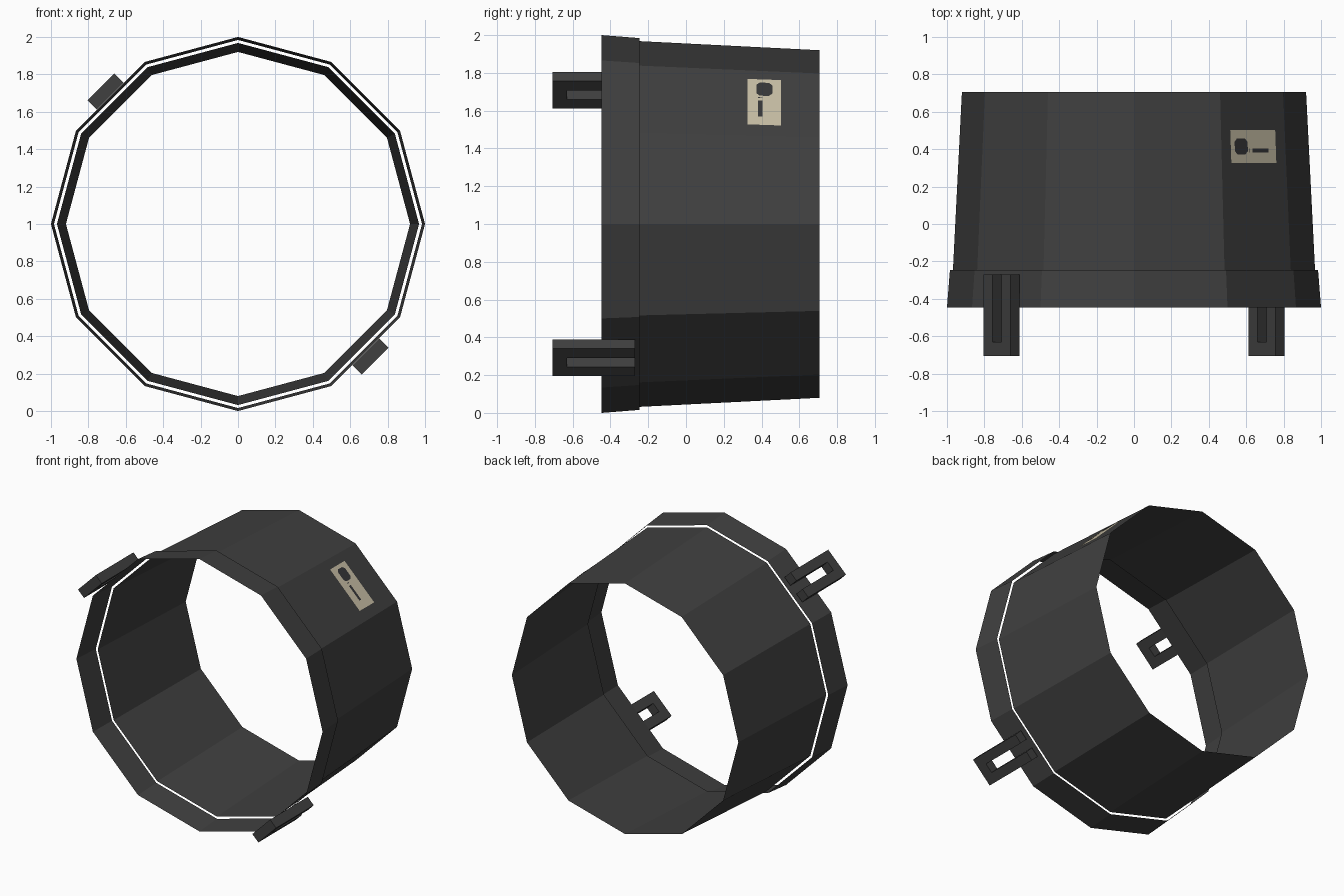
import bpy, bmesh, math
from mathutils import Vector

if "Cube" in bpy.data.objects:
    bpy.data.objects.remove(bpy.data.objects["Cube"])

SIDES = 12
Y_STEP, Y_BACK = -0.245, 0.707


def material(name, rgb):
    m = bpy.data.materials.new(name)
    m.diffuse_color = (*rgb, 1.0)
    m.use_nodes = True
    m.node_tree.nodes["Principled BSDF"].inputs["Base Color"].default_value = m.diffuse_color
    return m


charcoal = material("charcoal", (0.050, 0.050, 0.050))
cream = material("cream", (0.58, 0.52, 0.38))
ink = material("ink", (0.038, 0.038, 0.040))


def finish(name, bm, mat):
    me = bpy.data.meshes.new(name)
    bm.to_mesh(me)
    bm.free()
    me.materials.append(mat)
    ob = bpy.data.objects.new(name, me)
    bpy.context.collection.objects.link(ob)
    return ob


def open_tube(name, y0, r0, y1, r1):
    """Twelve-sided open sheet running along y."""
    bm = bmesh.new()
    rings = []
    for y, r in ((y0, r0), (y1, r1)):
        rings.append([bm.verts.new((r * math.cos(i * math.tau / SIDES), y,
                                    1 + r * math.sin(i * math.tau / SIDES)))
                      for i in range(SIDES)])
    for i in range(SIDES):
        j = (i + 1) % SIDES
        bm.faces.new((rings[0][i], rings[1][i], rings[1][j], rings[0][j]))
    bm.normal_update()
    for f in bm.faces:
        c = f.calc_center_median() - Vector((0, 0, 1))
        if f.normal.x * c.x + f.normal.z * c.z < 0:
            f.normal_flip()
    return finish(name, bm, charcoal)


def spot(angle, r, t, y):
    """Point at radius r, shifted t along the tangent."""
    c, s = math.cos(angle), math.sin(angle)
    return (r * c - t * s, y, 1 + r * s + t * c)


def facet_radius(y):
    """Distance from the axis to the middle of a main tube facet."""
    k = (y - Y_STEP) / (Y_BACK - Y_STEP)
    return math.cos(math.pi / SIDES) * (0.968 + (0.920 - 0.968) * k)


def plate(name, outline, lift, mat):
    """Flat detail lying just above the upper right facet."""
    a = math.radians(45)
    bm = bmesh.new()
    f = bm.faces.new([bm.verts.new(spot(a, facet_radius(y) + lift, t, y))
                      for t, y in outline])
    f.normal_update()
    if f.normal.z < 0:
        f.normal_flip()
    return finish(name, bm, mat)


def rect(t0, t1, y0, y1):
    return [(t0, y0), (t1, y0), (t1, y1), (t0, y1)]


def bracket(name, degrees):
    """U-shaped lug, slot open towards the back."""
    a = math.radians(degrees)
    w, s, front, slot, back = 0.102, 0.034, -0.707, -0.63, -0.27
    outline = [(-w, front), (w, front), (w, back), (s, back),
               (s, slot), (-s, slot), (-s, back), (-w, back)]
    bm = bmesh.new()
    lo = [bm.verts.new(spot(a, 0.967, t, y)) for t, y in outline]
    hi = [bm.verts.new(spot(a, 1.036, t, y)) for t, y in outline]
    n = len(outline)
    # caps split into a front bar and two prongs' worth of quads
    for ring in (lo, hi):
        bm.faces.new(ring)
    for i in range(n):
        j = (i + 1) % n
        bm.faces.new((lo[i], lo[j], hi[j], hi[i]))
    bmesh.ops.recalc_face_normals(bm, faces=bm.faces)
    bmesh.ops.triangulate(bm, faces=[f for f in bm.faces if len(f.verts) > 4])
    return finish(name, bm, charcoal)


# Tapered body and the slightly wider lip in front of it
open_tube("main_tube", Y_STEP, 0.968, Y_BACK, 0.920)
open_tube("front_lip", -0.447, 1.0, Y_STEP, 0.984)

# Two lugs on opposite sides
bracket("upper_left_bracket", 135)
bracket("lower_right_bracket", 315)

# Label with dark marks
plate("label", rect(-0.165, 0.175, 0.325, 0.502), 0.004, cream)
t0, t1, y0, y1, c = 0.05, 0.148, 0.372, 0.457, 0.018
plate("label_blob", [(t0 + c, y0), (t1 - c, y0), (t1, y0 + c), (t1, y1 - c),
                     (t1 - c, y1), (t0 + c, y1), (t0, y1 - c), (t0, y0 + c)],
      0.007, ink)
plate("label_bar", rect(-0.105, 0.015, 0.382, 0.404), 0.007, ink)
plate("label_dash", rect(0.033, 0.038, 0.382, 0.404), 0.007, ink)
